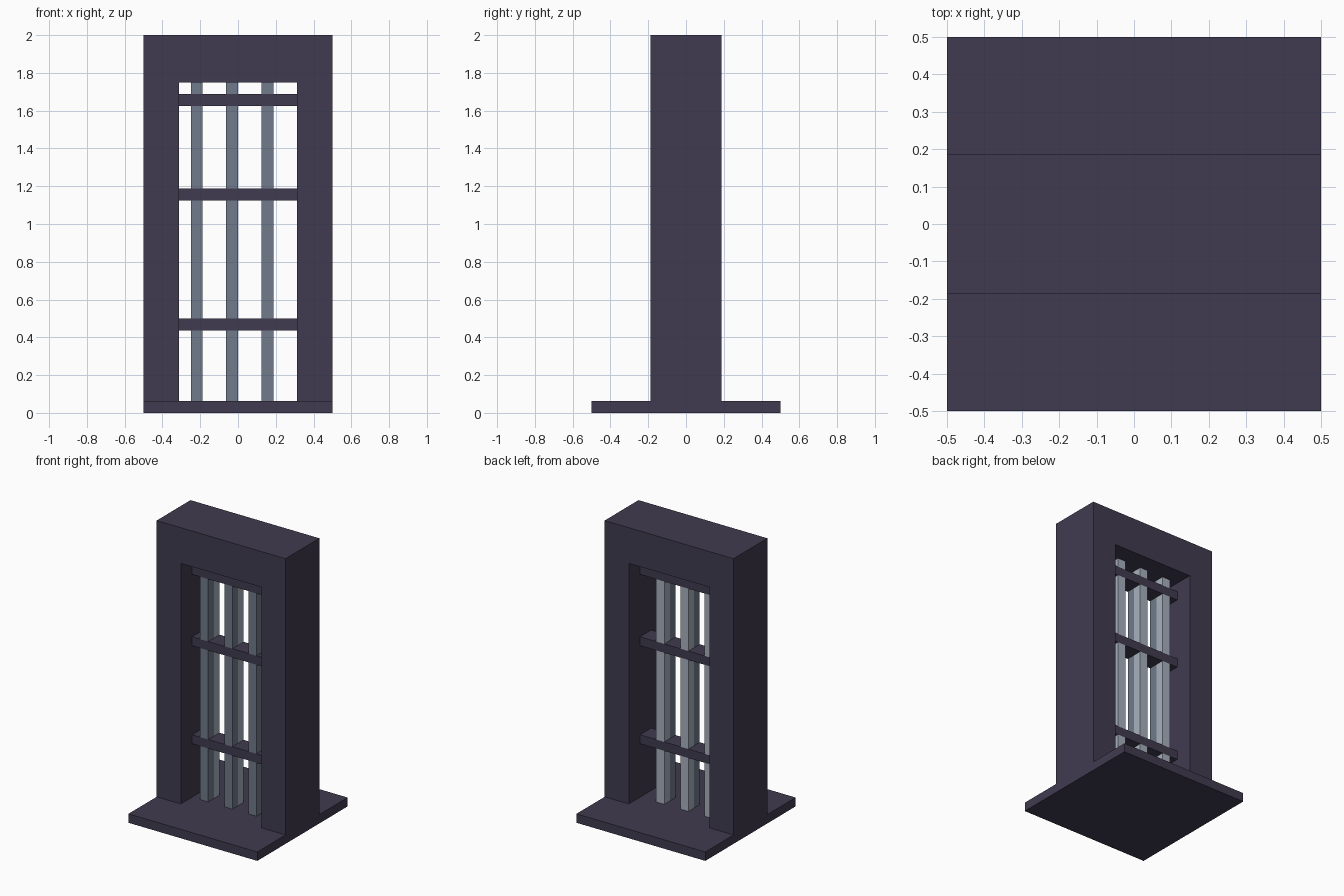
import bpy, bmesh

if "Cube" in bpy.data.objects:
    bpy.data.objects.remove(bpy.data.objects["Cube"])

U = 1 / 16  # modelling grid step


def material(name, rgb):
    m = bpy.data.materials.new(name)
    lin = [(c / 255 / 12.92 if c / 255 <= 0.04045 else ((c / 255 + 0.055) / 1.055) ** 2.4) for c in rgb]
    m.diffuse_color = (*lin, 1)
    m.use_nodes = True
    m.node_tree.nodes["Principled BSDF"].inputs["Base Color"].default_value = m.diffuse_color
    return m


dark = material("dark_stone", (65, 59, 80))
steel = material("steel_grey", (113, 123, 139))
pale = material("pale_steel", (168, 177, 190))


def prism(name, outline, y0, y1, mat):
    """Extrude an x-z outline from y0 to y1."""
    bm = bmesh.new()
    face = bm.faces.new([bm.verts.new((x, y0, z)) for x, z in outline])
    new = bmesh.ops.extrude_face_region(bm, geom=[face])["geom"]
    bmesh.ops.translate(bm, vec=(0, y1 - y0, 0),
                        verts=[g for g in new if isinstance(g, bmesh.types.BMVert)])
    bmesh.ops.recalc_face_normals(bm, faces=bm.faces)
    mesh = bpy.data.meshes.new(name)
    bm.to_mesh(mesh)
    bm.free()
    mesh.materials.append(mat)
    ob = bpy.data.objects.new(name, mesh)
    bpy.context.collection.objects.link(ob)
    return ob


def box(name, x0, x1, y0, y1, z0, z1, mat):
    return prism(name, [(x0, z0), (x1, z0), (x1, z1), (x0, z1)], y0, y1, mat)


# Floor plate
box("base_plate", -0.5, 0.5, -0.5, 0.5, 0, U, dark)

# Door surround: one arch profile
prism("door_frame", [(-0.5, U), (-0.5, 2), (0.5, 2), (0.5, U),
                     (5 * U, U), (5 * U, 1.75), (-5 * U, 1.75), (-5 * U, U)],
      -3 * U, 3 * U, dark)

# Horizontal rails
rails = [7 * U, 18 * U, 26 * U]
for i, z in enumerate(rails):
    box(f"cross_rail_{i + 1}", -5 * U, 5 * U, -U, U, z, z + U, dark)

# Vertical bars between the rails: darker front half, paler back half
starts = [U] + [z + U for z in rails]
ends = rails + [28 * U]
for i, x in enumerate((-4 * U, -U, 2 * U)):
    for j, (z0, z1) in enumerate(zip(starts, ends)):
        box(f"bar_{i + 1}_front_{j + 1}", x, x + U, -U, 0, z0, z1, steel)
        box(f"bar_{i + 1}_back_{j + 1}", x, x + U, 0, U, z0, z1, pale)
